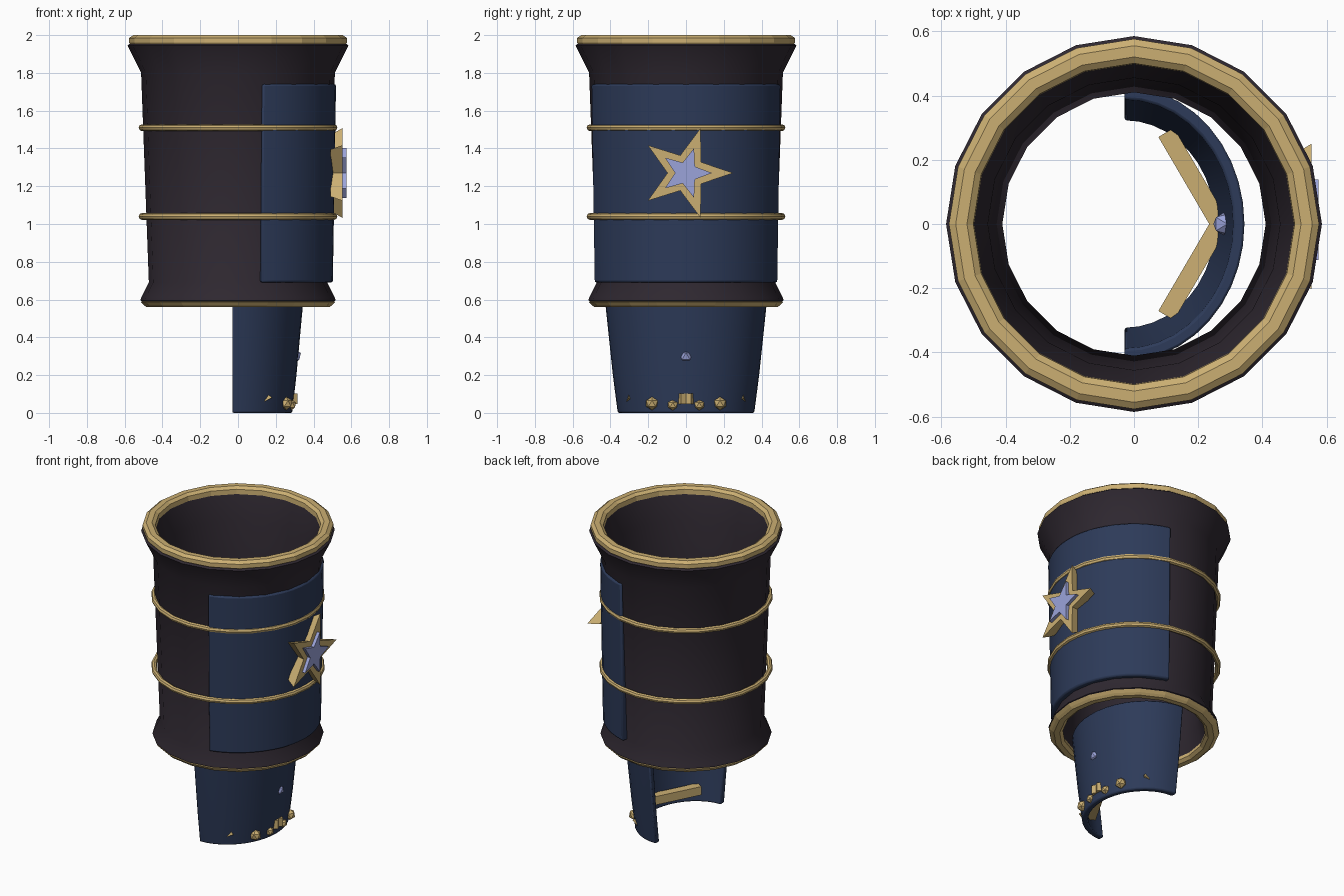
import bpy, bmesh
from math import sin, cos, pi, radians
from mathutils import Vector

if "Cube" in bpy.data.objects:
    bpy.data.objects.remove(bpy.data.objects["Cube"])


def material(name, rgb):
    m = bpy.data.materials.new(name)
    m.diffuse_color = (*rgb, 1)
    m.use_nodes = True
    m.node_tree.nodes["Principled BSDF"].inputs["Base Color"].default_value = m.diffuse_color
    return m


LEATHER = material("dark_leather", (0.028, 0.021, 0.030))
BLUE = material("blue_plate", (0.026, 0.043, 0.100))
GOLD = material("gold_trim", (0.60, 0.43, 0.17))
GEM = material("pale_gem", (0.33, 0.37, 0.70))


def finish(name, bm, mat, smooth=None, bevel=0):
    bmesh.ops.recalc_face_normals(bm, faces=bm.faces)
    mesh = bpy.data.meshes.new(name)
    bm.to_mesh(mesh)
    bm.free()
    ob = bpy.data.objects.new(name, mesh)
    bpy.context.collection.objects.link(ob)
    mesh.materials.append(mat)
    if bevel:
        mod = ob.modifiers.new("bevel", 'BEVEL')
        mod.width, mod.segments, mod.limit_method = bevel, 2, 'ANGLE'
        mod.angle_limit = radians(50)
    if smooth:
        bpy.ops.object.select_all(action='DESELECT')
        ob.select_set(True)
        bpy.context.view_layer.objects.active = ob
        bpy.ops.object.shade_smooth_by_angle(angle=radians(smooth))
    return ob


def lathe(name, profile, mat, segs, arc=None, cx=0.0, squash=1.0, **kw):
    """Sweep a closed (radius, z) profile around z; arc = half angle in degrees."""
    bm = bmesh.new()
    n = segs if arc is None else segs + 1
    loops = []
    for i in range(n):
        a = 2 * pi * i / segs if arc is None else radians(arc * (2 * i / segs - 1))
        loops.append([bm.verts.new((cx + squash * r * cos(a), r * sin(a), z)) for r, z in profile])
    k = len(profile)
    for i in range(segs):
        p, q = loops[i], loops[(i + 1) % n]
        for j in range(k):
            bm.faces.new((p[j], q[j], q[(j + 1) % k], p[(j + 1) % k]))
    if arc is not None:
        bm.faces.new(loops[0])
        bm.faces.new(loops[-1])
    return finish(name, bm, mat, **kw)


def star(name, mat, r_out, r_in, x_back, x_front, back_scale):
    """Five-pointed star facing +x with one point toward +y."""
    bm = bmesh.new()
    rims = []
    for x, s in ((x_back, back_scale), (x_front, 1)):
        rims.append([bm.verts.new((x, s * (r_in if i % 2 else r_out) * cos(i * pi / 5),
                                   1.27 + s * (r_in if i % 2 else r_out) * sin(i * pi / 5)))
                     for i in range(10)])
    for i in range(10):
        j = (i + 1) % 10
        bm.faces.new((rims[0][i], rims[0][j], rims[1][j], rims[1][i]))
    for rim in rims:
        bm.faces.new(rim)
    return finish(name, bm, mat)


def stud(name, mat, loc, r, scale=(1, 1, 1)):
    bm = bmesh.new()
    bmesh.ops.create_icosphere(bm, subdivisions=1, radius=r)
    bmesh.ops.scale(bm, vec=scale, verts=bm.verts)
    bmesh.ops.translate(bm, vec=loc, verts=bm.verts)
    return finish(name, bm, mat)


def bar(name, a, b, half, mat):
    """Square bar between two points at equal height."""
    bm = bmesh.new()
    a, b = Vector(a), Vector(b)
    side = (b - a).cross(Vector((0, 0, 1))).normalized() * half
    up = Vector((0, 0, half))
    ends = [[bm.verts.new(p + side * u + up * v) for u, v in ((-1, -1), (1, -1), (1, 1), (-1, 1))]
            for p in (a, b)]
    for i in range(4):
        j = (i + 1) % 4
        bm.faces.new((ends[0][i], ends[0][j], ends[1][j], ends[1][i]))
    for e in ends:
        bm.faces.new(e)
    return finish(name, bm, mat)


# Forearm sleeve, open at both ends
lathe("sleeve", [(0.48, 0.58), (0.517, 0.595), (0.513, 0.61), (0.472, 0.69), (0.513, 1.80),
                 (0.585, 1.945), (0.565, 1.96), (0.50, 1.96), (0.455, 1.80),
                 (0.41, 0.70), (0.44, 0.58)], LEATHER, 20, smooth=30)

# Gold rims at the two openings
lathe("top_rim", [(0.565, 1.94), (0.576, 1.96), (0.576, 1.985), (0.555, 2.0), (0.52, 2.0),
                  (0.50, 1.985), (0.498, 1.95)], GOLD, 20)
lathe("bottom_rim", [(0.515, 0.588), (0.50, 0.572), (0.485, 0.56), (0.45, 0.56),
                     (0.43, 0.575), (0.435, 0.60)], GOLD, 20)

# Curved forearm plate
lathe("forearm_plate", [(0.502, 0.69), (0.519, 1.74), (0.480, 1.74), (0.455, 0.69)],
      BLUE, 20, arc=75.5, smooth=35, bevel=0.01)

# Gold bands
for name, z in (("upper_band", 1.51), ("lower_band", 1.04)):
    section = [(0.509 + 0.017 * cos(i * pi / 4), z + 0.018 * sin(i * pi / 4)) for i in range(8)]
    lathe(name, section, GOLD, 24, smooth=35)

# Tapered half-round hand plate
lathe("hand_plate", [(0.362, 0.0), (0.388, 0.2), (0.428, 0.58), (0.388, 0.58), (0.348, 0.2), (0.322, 0.0)],
      BLUE, 20, arc=90, cx=-0.03, squash=0.875, smooth=35, bevel=0.008)

# Star badge
star("star_badge", GOLD, 0.25, 0.098, 0.49, 0.553, 0.85)
star("star_gem", GEM, 0.138, 0.058, 0.535, 0.574, 1.0)

# Gem, studs and knuckle bars on the hand plate
stud("hand_gem", GEM, (0.29, 0, 0.30), 0.04, (1.2, 1, 1))
for side, s in (("left", -1), ("right", 1)):
    stud("outer_stud_" + side, GOLD, (0.255, 0.18 * s, 0.05), 0.036)
    stud("inner_stud_" + side, GOLD, (0.28, 0.07 * s, 0.042), 0.03)
    bar("knuckle_bar_" + side, (0.29, -0.04 * s, 0.075), (0.10, 0.285 * s, 0.085), 0.028, GOLD)
    bm = bmesh.new()
    tip = bm.verts.new((0.18, 0.305 * s, 0.08))
    base = [bm.verts.new(c) for c in ((0.14, 0.27 * s, 0.06), (0.14, 0.315 * s, 0.06),
                                      (0.14, 0.30 * s, 0.115))]
    bm.faces.new(base)
    for i in range(3):
        bm.faces.new((base[i], base[(i + 1) % 3], tip))
    finish("knuckle_spike_" + side, bm, GOLD)
